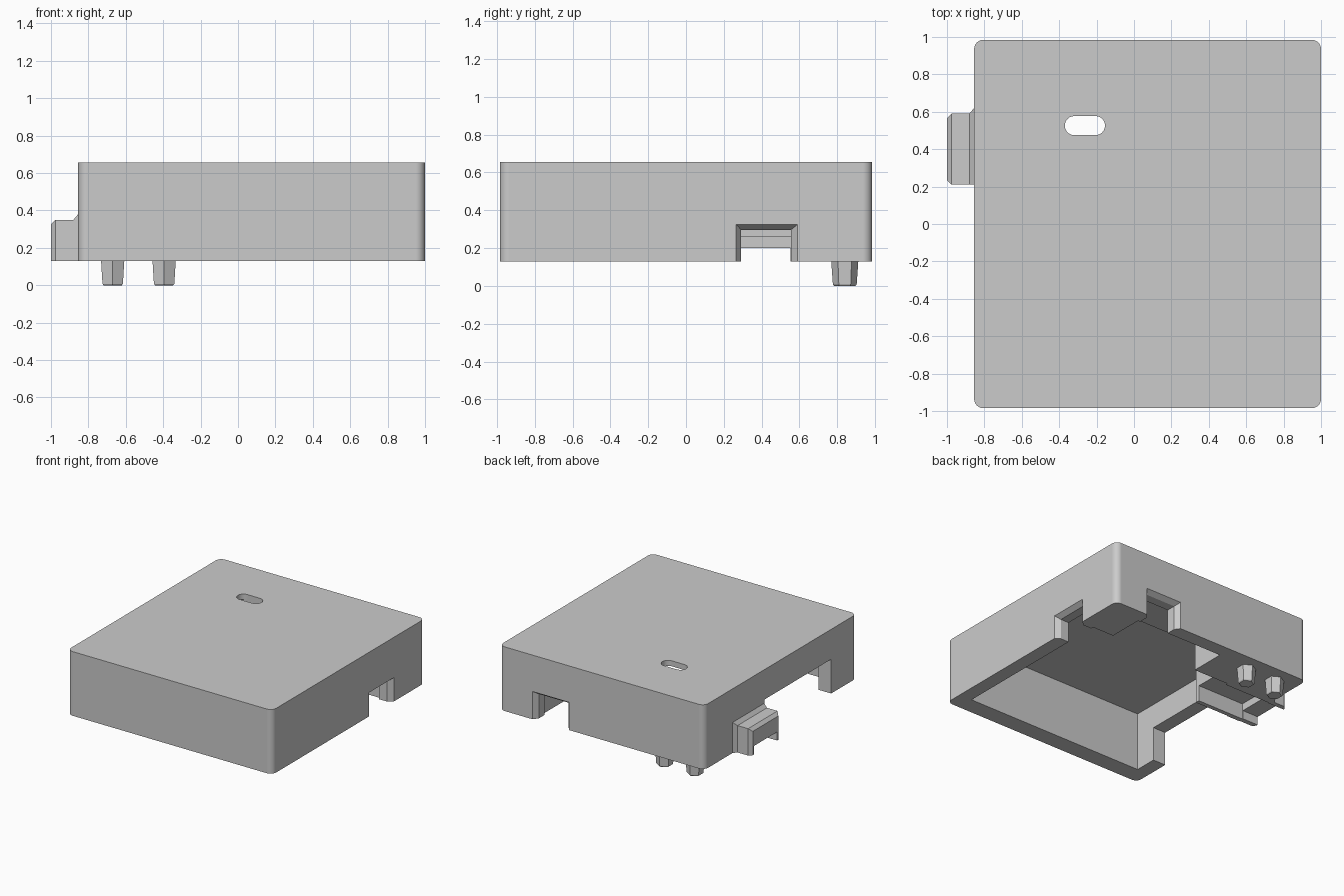
import bpy
import bmesh
from math import pi
from mathutils import Matrix, Vector

default = bpy.data.objects.get("Cube")
if default:
    bpy.data.objects.remove(default, do_unlink=True)

grey = bpy.data.materials.new("light grey plastic")
grey.use_nodes = True
grey.diffuse_color = (0.6, 0.6, 0.6, 1)
grey.node_tree.nodes["Principled BSDF"].inputs["Base Color"].default_value = (0.6, 0.6, 0.6, 1)

BASE = 0.13      # underside of the housing


def finish(name, bm):
    bmesh.ops.recalc_face_normals(bm, faces=bm.faces)
    mesh = bpy.data.meshes.new(name)
    bm.to_mesh(mesh)
    bm.free()
    mesh.materials.append(grey)
    obj = bpy.data.objects.new(name, mesh)
    bpy.context.collection.objects.link(obj)
    return obj


def loft(name, sections, along_y=False):
    """Skin rectangles (position, side min, side max, z min, z max)."""
    bm = bmesh.new()
    rings = []
    for p, a, b, z0, z1 in sections:
        corners = [(a, z0), (b, z0), (b, z1), (a, z1)]
        rings.append([bm.verts.new((s, p, z) if along_y else (p, s, z)) for s, z in corners])
    for r, q in zip(rings, rings[1:]):
        for i in range(4):
            j = (i + 1) % 4
            bm.faces.new((r[i], r[j], q[j], q[i]))
    bm.faces.new(rings[0])
    bm.faces.new(rings[-1])
    return finish(name, bm)


def box(name, x0, x1, y0, y1, z0, z1):
    return loft(name, [(x0, y0, y1, z0, z1), (x1, y0, y1, z0, z1)])


def rounded_box(name, x0, x1, y0, y1, z0, z1, radius, round_top):
    bm = bmesh.new()
    bmesh.ops.create_cube(bm, size=1)
    for v in bm.verts:
        v.co = Vector((x0 if v.co.x < 0 else x1, y0 if v.co.y < 0 else y1, z0 if v.co.z < 0 else z1))
    edges = []
    for e in bm.edges:
        heights = [v.co.z for v in e.verts]
        if heights[0] != heights[1] or (round_top and min(heights) == z1):
            edges.append(e)
    bmesh.ops.bevel(bm, geom=edges, offset=radius, segments=6, profile=0.5, affect='EDGES')
    return finish(name, bm)


def combine(target, tool, operation):
    mod = target.modifiers.new(tool.name, 'BOOLEAN')
    mod.operation = operation
    mod.solver = 'EXACT'
    mod.object = tool
    bpy.context.view_layer.objects.active = target
    bpy.ops.object.modifier_apply(modifier=mod.name)
    bpy.data.objects.remove(tool, do_unlink=True)


# Housing shell, with thick blocks left along the back
housing = rounded_box("housing", -0.855, 1, -0.985, 0.985, BASE, 0.655, 0.05, True)
cutters = [
    box("cavity", -0.74, 0.885, -0.84, 0.578, 0, 0.61),
    box("back_recess", -0.11, 0.69, 0.5, 0.87, 0, 0.355),
    box("side_opening", -0.95, -0.7, -0.655, 0.205, 0, 0.41),
    rounded_box("top_slot", -0.37, -0.155, 0.475, 0.577, 0.5, 0.8, 0.0505, False),
    # Cable openings that flare towards the outside
    loft("left_opening", [(0.8, 0.292, 0.556, 0, 0.297), (0.96, 0.292, 0.556, 0, 0.297),
                          (1, 0.265, 0.59, 0, 0.325), (1.1, 0.265, 0.59, 0, 0.325)]),
    loft("back_opening", [(0.8, 0.4, 0.67, 0, 0.33), (0.945, 0.4, 0.67, 0, 0.33),
                          (0.985, 0.37, 0.7, 0, 0.357), (1.1, 0.37, 0.7, 0, 0.357)], along_y=True),
]
for cutter in cutters:
    combine(housing, cutter, 'DIFFERENCE')

# Cable guide: inner block, chamfered outer spout, stepped tunnel
inner_guide = box("inner_guide", -0.8, -0.43, 0.21, 0.65, BASE, 0.4)
combine(housing, inner_guide, 'UNION')
spout = loft("spout", [(-1, 0.235, 0.565, BASE, 0.325), (-0.975, 0.21, 0.59, BASE, 0.35),
                       (-0.88, 0.21, 0.59, BASE, 0.35), (-0.855, 0.21, 0.62, BASE, 0.38),
                       (-0.79, 0.21, 0.62, BASE, 0.38)])
combine(housing, spout, 'UNION')
tunnel = box("tunnel", -0.855, -0.4, 0.245, 0.558, 0, 0.26)
combine(housing, tunnel, 'DIFFERENCE')
spout_mouth = box("spout_mouth", -1.1, -0.8, 0.25, 0.552, 0, 0.2)
combine(housing, spout_mouth, 'DIFFERENCE')

# Smooth rounded edges, crisp corners elsewhere
bpy.ops.object.select_all(action='DESELECT')
housing.select_set(True)
bpy.context.view_layer.objects.active = housing
bpy.ops.object.shade_smooth_by_angle(angle=pi / 7)
weighted = housing.modifiers.new("weighted_normals", 'WEIGHTED_NORMAL')
weighted.keep_sharp = True

# Tapered six-sided locating pegs under the back block
for name, x in (("outer_peg", -0.67), ("inner_peg", -0.395)):
    bm = bmesh.new()
    for low, high, r_low, r_high in ((0.008, BASE + 0.02, 0.063, 0.073), (0, 0.008, 0.056, 0.063)):
        place = Matrix.Translation((x, 0.84, (low + high) / 2)) @ Matrix.Rotation(pi / 6, 4, 'Z')
        new = bmesh.ops.create_cone(bm, cap_ends=True, segments=6, radius1=r_low, radius2=r_high,
                                    depth=high - low, matrix=place)
        # Keep one vertex on the front and back of each peg
        verts = new["verts"]
        if max(v.co.x for v in verts) - x > r_high * 0.95:
            bmesh.ops.rotate(bm, verts=verts, cent=(x, 0.84, 0), matrix=Matrix.Rotation(pi / 6, 3, 'Z'))
    finish(name, bm)
